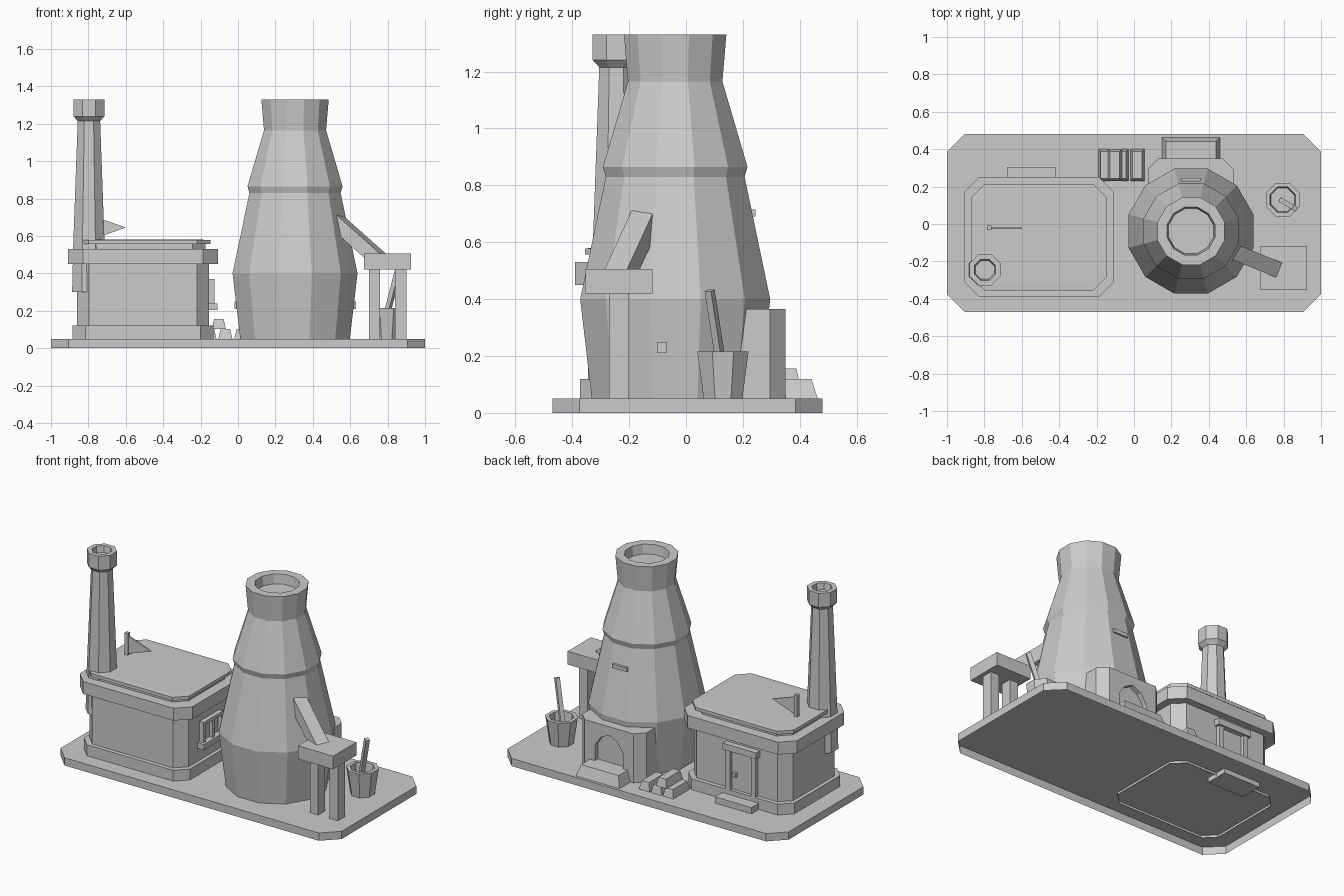
import bpy, bmesh, math
from mathutils import Vector

old = bpy.data.objects.get("Cube")
if old:
    bpy.data.objects.remove(old, do_unlink=True)

GREY = (0.6, 0.6, 0.6, 1)
clay = bpy.data.materials.new("plain grey")
clay.use_nodes = True
clay.diffuse_color = GREY
clay.node_tree.nodes["Principled BSDF"].inputs["Base Color"].default_value = GREY


def finish(name, bm):
    bmesh.ops.recalc_face_normals(bm, faces=bm.faces)
    mesh = bpy.data.meshes.new(name)
    bm.to_mesh(mesh)
    bm.free()
    mesh.materials.append(clay)
    obj = bpy.data.objects.new(name, mesh)
    bpy.context.collection.objects.link(obj)
    return obj


def loft(name, rings, bottom=True):
    """Skin a stack of equal-sized point rings and cap the ends."""
    bm = bmesh.new()
    loops = [[bm.verts.new(p) for p in ring] for ring in rings]
    for a, b in zip(loops, loops[1:]):
        n = len(a)
        for i in range(n):
            j = (i + 1) % n
            bm.faces.new((a[i], a[j], b[j], b[i]))
    bm.faces.new(loops[-1])
    cap = bm.faces.new(loops[0][::-1])
    bmesh.ops.recalc_face_normals(bm, faces=bm.faces)
    if not bottom:
        bmesh.ops.delete(bm, geom=[cap], context="FACES_ONLY")
    return finish(name, bm)


def turned(name, x, y, sides, profile):
    """Faceted round body; profile is (flat-to-centre distance, z)."""
    rings = []
    for r, z in profile:
        r /= math.cos(math.pi / sides)
        turns = [(i + 0.5) * math.tau / sides for i in range(sides)]
        rings.append([(x + r * math.cos(t), y + r * math.sin(t), z) for t in turns])
    return loft(name, rings)


def octo(x, y, hx, hy, c, z):
    """Rectangle outline with clipped corners."""
    quarter = [(hx, hy - c), (hx - c, hy)]
    pts = quarter + [(-a, b) for a, b in quarter[::-1]]
    pts += [(-a, -b) for a, b in pts]
    return [(x + a, y + b, z) for a, b in pts]


def rect(x0, x1, y0, y1, z, inset=0):
    return [(x0 + inset, y0 + inset, z), (x1 - inset, y0 + inset, z),
            (x1 - inset, y1 - inset, z), (x0 + inset, y1 - inset, z)]


def box(name, x0, x1, y0, y1, z0, z1, taper=0):
    return loft(name, [rect(x0, x1, y0, y1, z0), rect(x0, x1, y0, y1, z1, taper)])


def beam(name, start, end, width, depth):
    """Square-cut beam between two points."""
    start, end = Vector(start), Vector(end)
    axis = (end - start).normalized()
    side = axis.cross((0, 0, 1)).normalized() * width / 2
    up = side.cross(axis).normalized() * depth / 2
    corners = [side + up, side - up, -side - up, up - side]
    return loft(name, [[p + c for c in corners] for p in (start, end)])


# Ground slab, open underneath
loft("ground_slab", [octo(0, 0.005, 1, 0.475, 0.095, z) for z in (0, 0.05)], bottom=False)

# Bottle-shaped kiln
KX, KY = 0.305, -0.038
turned("kiln", KX, KY, 12, [
    (0.293, 0.05), (0.334, 0.40), (0.244, 0.83), (0.254, 0.865), (0.166, 1.165),
    (0.18, 1.33), (0.128, 1.33), (0.12, 1.27)])
box("kiln_back_vent", 0.25, 0.355, 0.15, 0.245, 0.69, 0.715)
for label, s in (("left", 1), ("right", -1)):
    x = KX + s * 0.305
    box("spy_hole_" + label, x - 0.02, x + 0.02, -0.102, -0.068, 0.21, 0.25)

# Firebox with a pointed arch recess
firebox = loft("firebox", [octo(0.303, 0.2, 0.228, 0.15, 0.055, z) for z in (0.05, 0.365)])
arch = [(-0.1, 0.09), (0.1, 0.09), (0.1, 0.22), (0.06, 0.28), (0, 0.31), (-0.06, 0.28), (-0.1, 0.22)]
cutter = loft("arch_cutter", [[(0.303 + a, y, z) for a, z in arch] for y in (0.32, 0.4)])
cutter.hide_render = True
cutter.hide_set(True)
cut = firebox.modifiers.new("arch", "BOOLEAN")
cut.operation = "DIFFERENCE"
cut.solver = "EXACT"
cut.object = cutter
bpy.context.view_layer.objects.active = firebox
firebox.select_set(True)
bpy.ops.object.modifier_apply(modifier="arch")
bpy.data.objects.remove(cutter, do_unlink=True)
box("hearth_step", 0.15, 0.46, 0.3, 0.463, 0.05, 0.12, 0.022)

# Brick pile
for i, (x, z) in enumerate([(-0.19, 0.05), (-0.105, 0.05), (-0.02, 0.05), (-0.14, 0.103)]):
    box(f"brick_{i + 1}", x, x + 0.075, 0.23, 0.4, z, z + 0.053, 0.012)

# Workshop
HX, HY = -0.508, -0.07
loft("workshop_plinth", [octo(HX, HY, 0.377, 0.302, 0.07, z) for z in (0.035, 0.12)], bottom=False)
loft("workshop_walls", [octo(HX, HY, 0.353, 0.275, 0.065, z) for z in (0.12, 0.46)])
loft("cornice", [octo(HX, HY, 0.401, 0.32, 0.08, z) for z in (0.45, 0.53)])
loft("roof", [octo(HX, HY, hx, hy, 0.07, z) for hx, hy, z in (
    (0.335, 0.255, 0.53), (0.335, 0.255, 0.557), (0.36, 0.285, 0.557), (0.36, 0.285, 0.578),
    (0.32, 0.255, 0.58))])

# Back door
DX, DY = -0.55, 0.205
box("door_step", DX - 0.13, DX + 0.13, 0.16, 0.305, 0.02, 0.09)
box("door_lintel", DX - 0.12, DX + 0.12, 0.18, 0.243, 0.375, 0.415)
box("door_panel", DX - 0.08, DX + 0.08, 0.18, DY + 0.005, 0.09, 0.38)
for label, s in (("left", 1), ("right", -1)):
    x = DX + s * 0.09
    box("door_post_" + label, x - 0.016, x + 0.016, 0.18, 0.232, 0.09, 0.38)
box("door_knob", DX + 0.035, DX + 0.06, DY, DY + 0.025, 0.21, 0.235)

# Side window
box("window_pane", -0.17, -0.148, -0.16, 0.02, 0.23, 0.37)
box("window_sill", -0.17, -0.11, -0.19, 0.05, 0.205, 0.24)
box("window_head", -0.17, -0.125, -0.17, 0.03, 0.35, 0.37)
for i, y in enumerate((-0.17, -0.08, 0.01)):
    box(f"window_bar_{i + 1}", -0.17, -0.125, y, y + 0.02, 0.23, 0.37)

# Chimney
turned("chimney", -0.797, -0.245, 8, [
    (0.09, 0.3), (0.084, 0.55), (0.06, 1.215), (0.083, 1.24), (0.083, 1.33),
    (0.056, 1.33), (0.05, 1.29)])

# Rooftop pennant
box("pennant_post", -0.785, -0.762, -0.032, -0.009, 0.57, 0.72)
flag = [(-0.77, 0.705), (-0.6, 0.645), (-0.77, 0.585)]
loft("pennant", [[(x, y, z) for x, z in flag] for y in (-0.026, -0.018)])

# Loading table and chute
box("table_top", 0.675, 0.925, -0.353, -0.118, 0.42, 0.505)
for label, x in (("inner", 0.73), ("outer", 0.87)):
    box("table_leg_" + label, x - 0.03, x + 0.03, -0.27, -0.2, 0.05, 0.43)
beam("chute", (0.49, -0.13, 0.71), (0.76, -0.24, 0.47), 0.085, 0.075)

# Bucket and stirring stick
turned("bucket", 0.795, 0.13, 8, [
    (0.068, 0.05), (0.09, 0.215), (0.068, 0.215), (0.062, 0.16)])
beam("stirring_stick", (0.785, 0.128, 0.14), (0.86, 0.083, 0.43), 0.026, 0.026)
